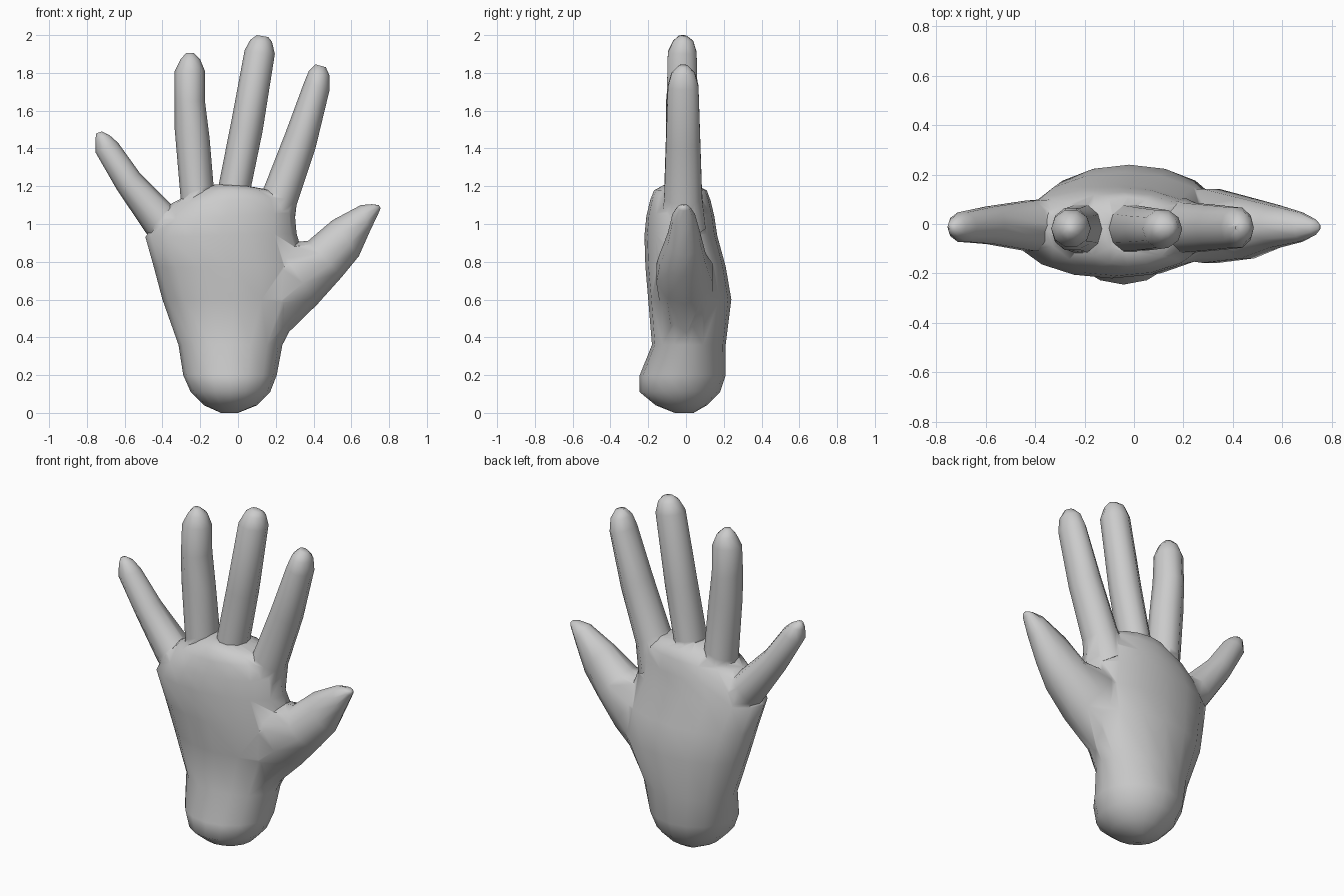
import bpy, bmesh, math


def loft(name, sections, sides=10, power=1.0):
    """Skin oval sections: (x1, z1, x2, z2, ymin, ymax), given by two outline points and a depth."""
    bm = bmesh.new()
    rings = []
    for x1, z1, x2, z2, y0, y1 in sections:
        ring = []
        for i in range(sides):
            a = 2 * math.pi * i / sides
            c, s = math.cos(a), math.sin(a)
            s = math.copysign(abs(s) ** power, s)
            t = 0.5 - 0.5 * c
            y = (y0 + y1) / 2 + s * (y1 - y0) / 2
            ring.append(bm.verts.new((x1 + (x2 - x1) * t, y, z1 + (z2 - z1) * t)))
        rings.append(ring)
    for a, b in zip(rings, rings[1:]):
        for i in range(sides):
            j = (i + 1) % sides
            bm.faces.new((a[i], a[j], b[j], b[i]))
    bm.faces.new(rings[0][::-1])
    bm.faces.new(rings[-1])
    bmesh.ops.recalc_face_normals(bm, faces=bm.faces)
    mesh = bpy.data.meshes.new(name)
    bm.to_mesh(mesh)
    bm.free()
    obj = bpy.data.objects.new(name, mesh)
    bpy.context.collection.objects.link(obj)
    return obj


# Palm with rounded wrist stump
palm = loft("hand", [
    (-0.09, 0.00, 0.00, 0.00, -0.06, 0.04),
    (-0.18, 0.04, 0.10, 0.04, -0.16, 0.11),
    (-0.25, 0.11, 0.17, 0.11, -0.245, 0.18),
    (-0.29, 0.20, 0.205, 0.20, -0.245, 0.21),
    (-0.315, 0.36, 0.235, 0.36, -0.18, 0.21),
    (-0.40, 0.60, 0.36, 0.60, -0.20, 0.24),
    (-0.445, 0.77, 0.36, 0.78, -0.215, 0.21),
    (-0.49, 0.93, 0.31, 0.95, -0.22, 0.165),
    (-0.44, 1.02, 0.30, 1.06, -0.21, 0.15),
    (-0.35, 1.11, 0.26, 1.14, -0.19, 0.13),
    (-0.22, 1.175, 0.17, 1.18, -0.17, 0.11),
    (-0.12, 1.21, 0.06, 1.20, -0.12, 0.06)], 16)

# Thumb
thumb = loft("thumb", [
    (0.21, 0.37, -0.05, 0.72, -0.13, 0.14),
    (0.42, 0.575, 0.20, 0.90, -0.165, 0.15),
    (0.55, 0.72, 0.37, 0.91, -0.145, 0.11),
    (0.64, 0.83, 0.50, 1.02, -0.10, 0.08),
    (0.70, 0.965, 0.65, 1.10, -0.075, 0.05),
    (0.75, 1.07, 0.71, 1.105, -0.045, 0.02),
    (0.755, 1.085, 0.745, 1.10, -0.025, 0.0)])

# Fingers
little = loft("little_finger", [
    (-0.38, 0.84, -0.20, 1.00, -0.12, 0.11),
    (-0.485, 0.95, -0.35, 1.10, -0.115, 0.10),
    (-0.64, 1.18, -0.52, 1.27, -0.085, 0.075),
    (-0.755, 1.38, -0.635, 1.43, -0.075, 0.05),
    (-0.755, 1.45, -0.68, 1.47, -0.055, 0.03),
    (-0.75, 1.48, -0.72, 1.49, -0.03, 0.0)])
ring_finger = loft("ring_finger", [
    (-0.30, 1.00, -0.12, 1.00, -0.13, 0.10),
    (-0.305, 1.15, -0.13, 1.21, -0.12, 0.08),
    (-0.335, 1.50, -0.15, 1.45, -0.11, 0.07),
    (-0.335, 1.65, -0.175, 1.65, -0.11, 0.07),
    (-0.335, 1.81, -0.175, 1.81, -0.095, 0.06),
    (-0.305, 1.87, -0.20, 1.87, -0.07, 0.04),
    (-0.275, 1.905, -0.235, 1.905, -0.04, 0.0)])
middle = loft("middle_finger", [
    (-0.12, 1.02, 0.06, 1.00, -0.13, 0.10),
    (-0.10, 1.22, 0.07, 1.20, -0.115, 0.08),
    (-0.04, 1.52, 0.13, 1.49, -0.11, 0.07),
    (0.035, 1.92, 0.195, 1.90, -0.10, 0.06),
    (0.065, 1.975, 0.18, 1.965, -0.07, 0.04),
    (0.10, 2.00, 0.16, 1.99, -0.04, 0.005)])
index = loft("index_finger", [
    (0.06, 1.06, 0.29, 0.93, -0.14, 0.11),
    (0.14, 1.20, 0.31, 1.10, -0.12, 0.09),
    (0.25, 1.48, 0.41, 1.40, -0.11, 0.08),
    (0.35, 1.75, 0.485, 1.71, -0.10, 0.07),
    (0.375, 1.81, 0.485, 1.785, -0.08, 0.05),
    (0.41, 1.845, 0.465, 1.83, -0.04, 0.01)])

# Fuse all digits into the palm
bpy.context.view_layer.objects.active = palm
palm.select_set(True)
for part in (thumb, little, ring_finger, middle, index):
    mod = palm.modifiers.new("fuse", 'BOOLEAN')
    mod.operation = 'UNION'
    mod.solver = 'EXACT'
    mod.object = part
    bpy.ops.object.modifier_apply(modifier=mod.name)
    bpy.data.objects.remove(part)
bpy.ops.object.shade_smooth_by_angle(angle=math.radians(60))
